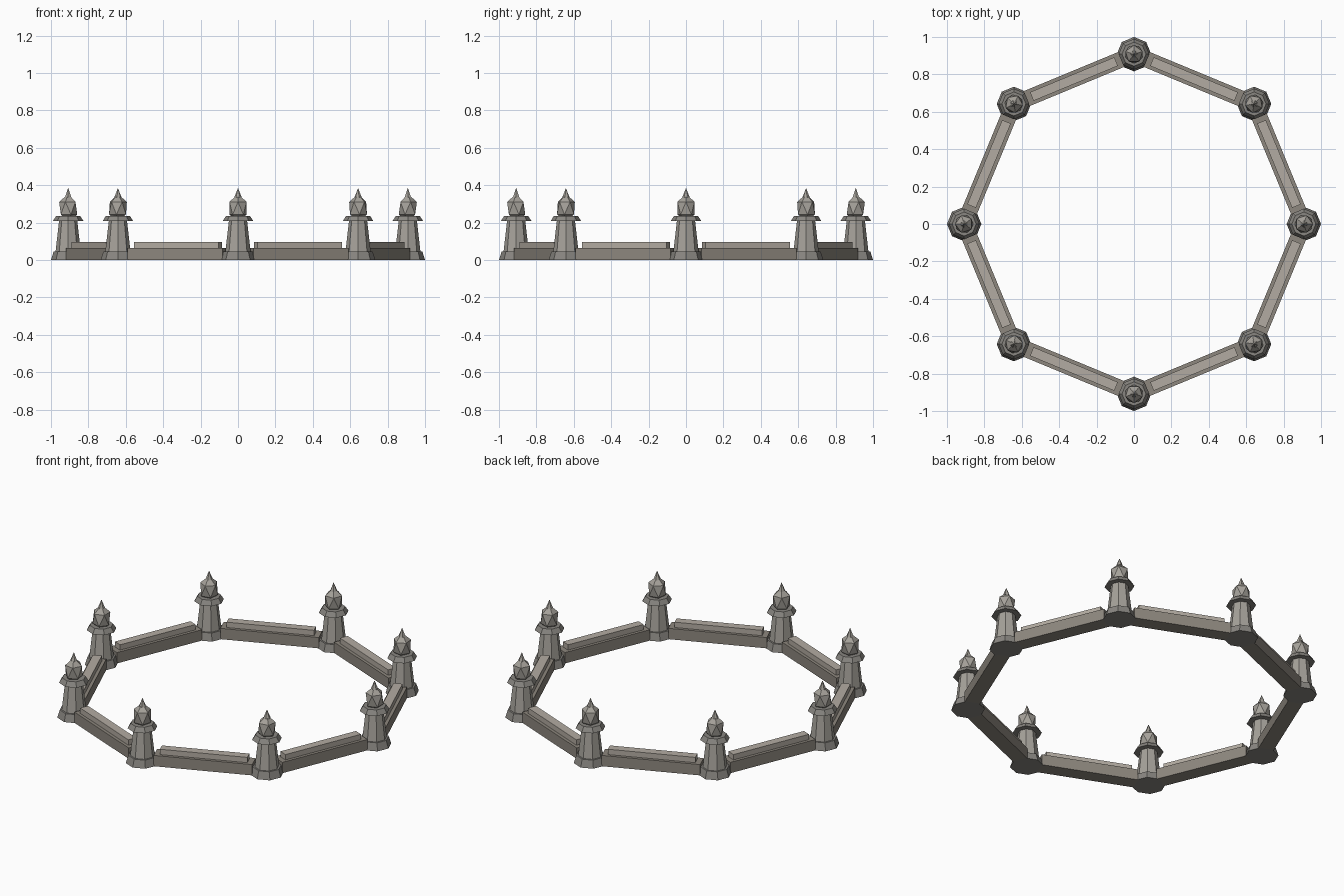
import bpy
import math
from mathutils import Matrix

cube = bpy.data.objects.get("Cube")
if cube:
    bpy.data.objects.remove(cube, do_unlink=True)


def material(name, rgb):
    mat = bpy.data.materials.new(name)
    mat.use_nodes = True
    color = (*rgb, 1)
    mat.diffuse_color = color
    mat.node_tree.nodes["Principled BSDF"].inputs["Base Color"].default_value = color
    return mat


stone = material("post stone", (0.38, 0.36, 0.325))
trim = material("trim stone", (0.25, 0.24, 0.22))
wall = material("wall stone", (0.27, 0.245, 0.21))
coping = material("coping stone", (0.45, 0.41, 0.36))

RING = 0.908    # distance of the posts from the centre
COUNT = 8


def finish(name, mat, spin):
    """Name the active object and swing it into place around the ring."""
    obj = bpy.context.object
    obj.name = name
    obj.data.materials.append(mat)
    obj.matrix_world = Matrix.Rotation(spin, 4, "Z") @ obj.matrix_basis
    return obj


def frustum(name, mat, r1, r2, z1, z2, spin, sides=8):
    bpy.ops.mesh.primitive_cone_add(vertices=sides, radius1=r1, radius2=r2,
                                    depth=z2 - z1, location=(RING, 0, (z1 + z2) / 2))
    finish(name, mat, spin)


def block(name, mat, size, z, spin):
    distance = RING * math.cos(math.pi / COUNT)
    bpy.ops.mesh.primitive_cube_add(size=1, location=(distance, 0, z + size[2] / 2))
    bpy.context.object.scale = size
    finish(name, mat, spin)


for i in range(COUNT):
    spin = i * math.tau / COUNT
    # Post: flared foot, tapered shaft and sloping collar
    frustum("post_foot", trim, 0.092, 0.078, 0, 0.045, spin)
    frustum("post_shaft", stone, 0.068, 0.048, 0.04, 0.215, spin)
    frustum("post_collar", trim, 0.082, 0.064, 0.208, 0.236, spin)

    # Faceted finial with a small pointed tip
    bpy.ops.mesh.primitive_ico_sphere_add(subdivisions=1, radius=0.054,
                                          location=(RING, 0, 0.277))
    bpy.context.object.scale.z = 1.4
    finish("finial_gem", stone, spin)
    frustum("finial_tip", stone, 0.02, 0, 0.335, 0.385, spin, 6)

    # Low wall to the next post, with a narrower coping on top
    middle = spin + math.pi / COUNT
    block("wall_base", wall, (0.086, 0.55, 0.065), 0, middle)
    block("wall_coping", coping, (0.05, 0.488, 0.035), 0.062, middle)
